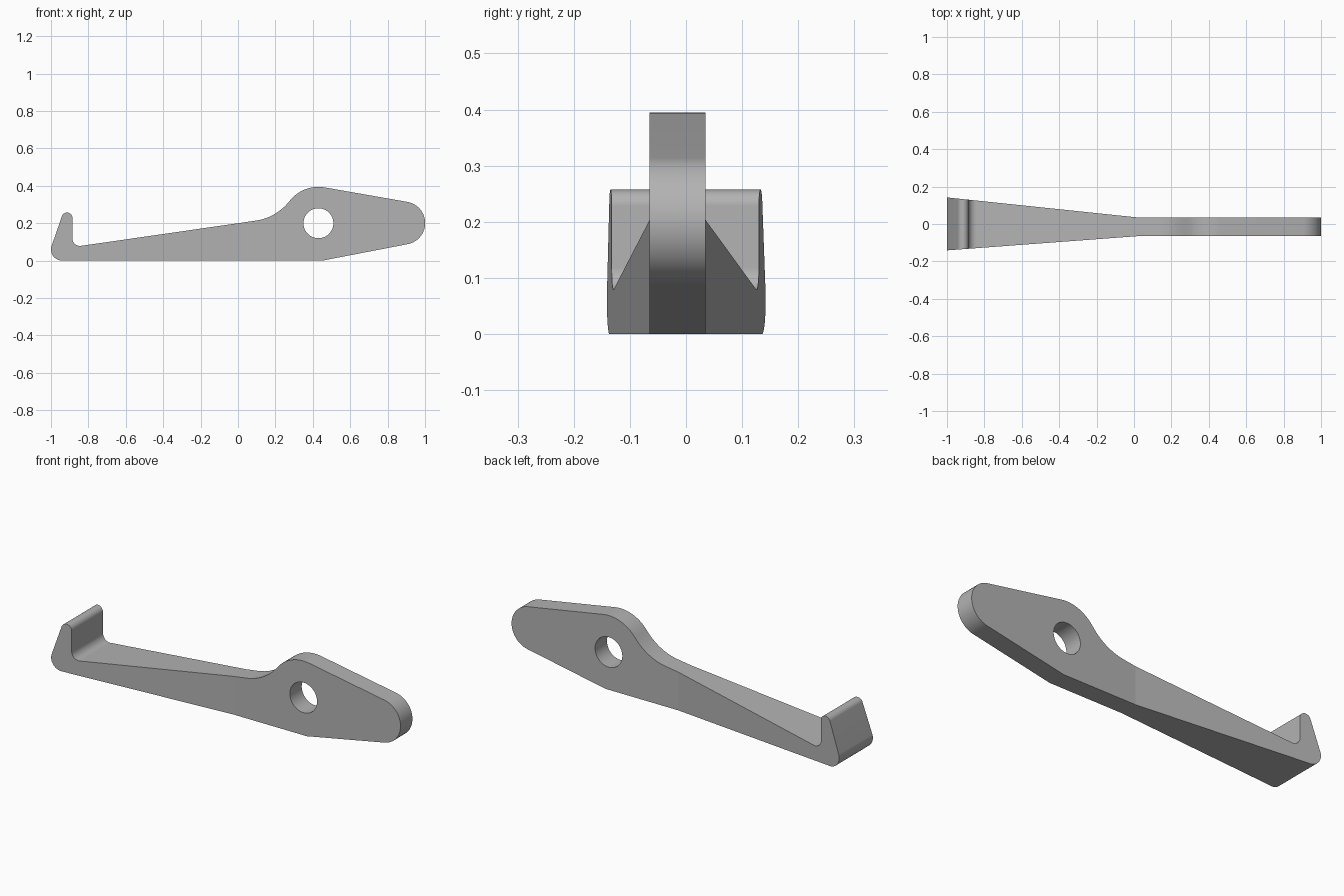
import bpy, bmesh, math
from mathutils import Vector

cube = bpy.data.objects.get("Cube")
if cube:
    bpy.data.objects.remove(cube, do_unlink=True)

CREASE_X = 0.02                # where the arm starts to widen
FRONT_Y, BACK_Y = -0.065, 0.035
STEP = math.radians(4)

# Side profile corners: x, z, rounding radius
CORNERS = [
    (-1.024, 0, 0.06),         # heel of the hook
    (0.45, 0, 0),              # underside bend
    (1.52, 0.2065, 0.1148),    # rounded tail
    (0.353, 0.411, 0.195),     # hub crown
    (0.2, 0.229, 0.28),        # blend from hub to arm
    (-0.885, 0.0726, 0.04),    # inside of the hook
    (-0.885, 0.4, 0.029),      # hook tip
]


def rounded_outline(corners):
    """Replace every corner with a tangent arc."""
    points = []
    for i, (x, z, r) in enumerate(corners):
        p = Vector((x, z))
        if r == 0:
            points.append(p)
            continue
        a = (Vector(corners[i - 1][:2]) - p).normalized()
        b = (Vector(corners[(i + 1) % len(corners)][:2]) - p).normalized()
        half = a.angle(b) / 2
        centre = p + (a + b).normalized() * r / math.sin(half)
        start = p + a * r / math.tan(half) - centre
        end = p + b * r / math.tan(half) - centre
        a0 = math.atan2(start.y, start.x)
        turn = math.atan2(end.y, end.x) - a0
        turn = (turn + math.pi) % math.tau - math.pi
        n = max(3, math.ceil(abs(turn) / STEP))
        for k in range(n + 1):
            t = a0 + turn * k / n
            points.append(centre + r * Vector((math.cos(t), math.sin(t))))
    return points


def add_loop(bm, points):
    verts = [bm.verts.new((p[0], 0, p[1])) for p in points]
    return [bm.edges.new((v, verts[i - 1])) for i, v in enumerate(verts)]


# Profile with pivot hole, extruded across the thickness
bm = bmesh.new()
hole = [(0.43 + 0.08 * math.cos(math.tau * i / 72),
         0.2 + 0.08 * math.sin(math.tau * i / 72)) for i in range(72)]
edges = add_loop(bm, rounded_outline(CORNERS)) + add_loop(bm, hole)
bmesh.ops.triangle_fill(bm, edges=edges, use_beauty=True, normal=(0, -1, 0))
extruded = bmesh.ops.extrude_face_region(bm, geom=bm.faces[:])
back = [g for g in extruded["geom"] if isinstance(g, bmesh.types.BMVert)]
for v in bm.verts:
    v.co.y = FRONT_Y
for v in back:
    v.co.y = BACK_Y

# Widen the arm towards the hook
bmesh.ops.bisect_plane(bm, geom=bm.verts[:] + bm.edges[:] + bm.faces[:],
                       plane_co=(CREASE_X, 0, 0), plane_no=(1, 0, 0))
for v in bm.verts:
    spread = max(0, CREASE_X - v.co.x) / (1 + CREASE_X)
    v.co.y += spread * (0.107 if v.co.y > 0 else -0.076)
bmesh.ops.recalc_face_normals(bm, faces=bm.faces[:])
for e in bm.edges:
    if all(abs(v.co.x - CREASE_X) < 1e-4 for v in e.verts):
        e.smooth = False

mesh = bpy.data.meshes.new("hooked_lever")
bm.to_mesh(mesh)
bm.free()
lever = bpy.data.objects.new("hooked_lever", mesh)
bpy.context.collection.objects.link(lever)

# Plain grey finish
grey = bpy.data.materials.new("plain_grey")
grey.use_nodes = True
colour = (0.45, 0.45, 0.45, 1)
grey.diffuse_color = colour
grey.node_tree.nodes["Principled BSDF"].inputs["Base Color"].default_value = colour
mesh.materials.append(grey)

bpy.ops.object.select_all(action='DESELECT')
lever.select_set(True)
bpy.context.view_layer.objects.active = lever
bpy.ops.object.shade_smooth_by_angle(angle=math.radians(8), keep_sharp_edges=True)
